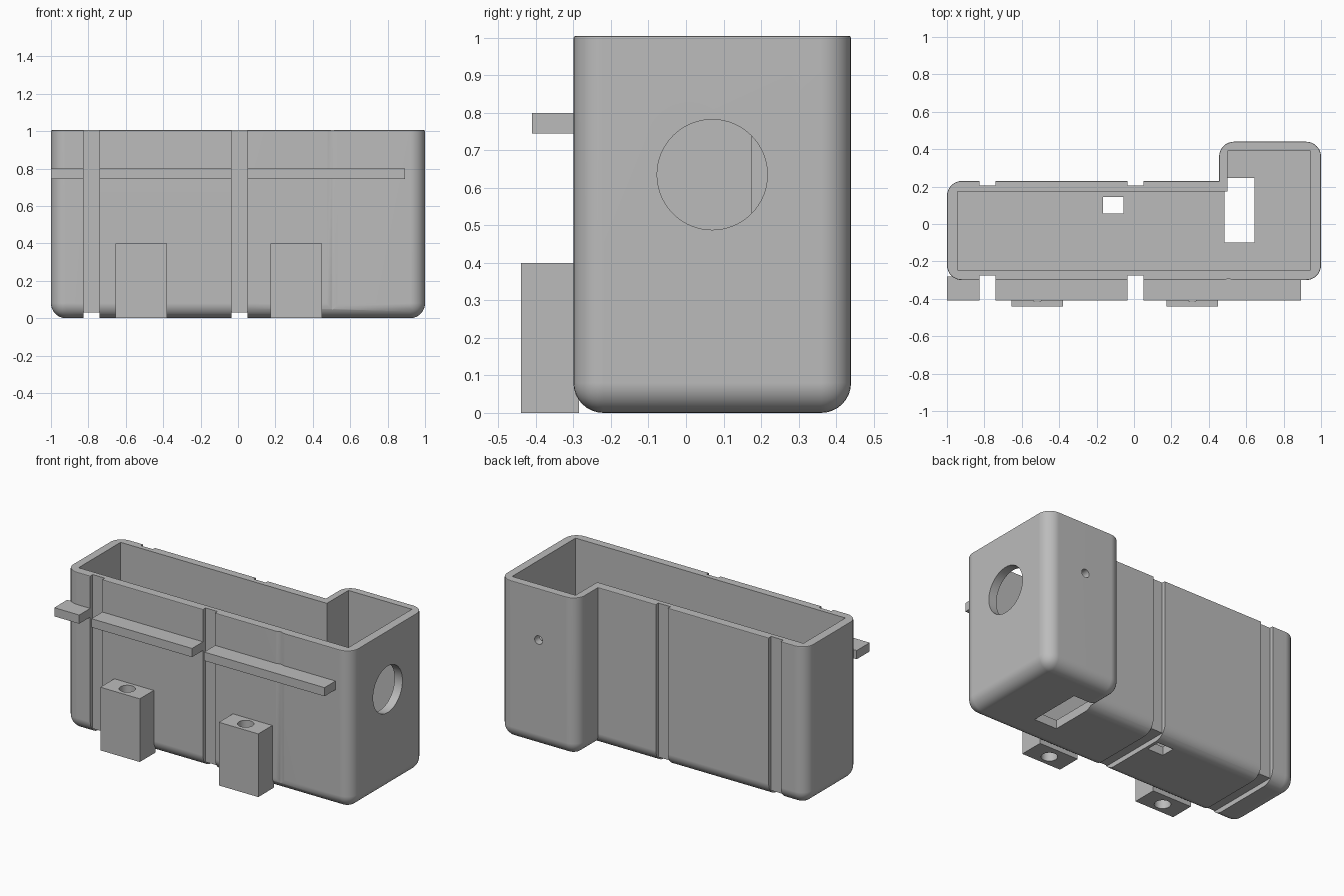
import bpy, bmesh, math
from mathutils import Matrix

if "Cube" in bpy.data.objects:
    bpy.data.objects.remove(bpy.data.objects["Cube"], do_unlink=True)

grey = bpy.data.materials.new("plain grey")
grey.use_nodes = True
COLOUR = (0.5, 0.5, 0.5, 1)
grey.diffuse_color = COLOUR
grey.node_tree.nodes["Principled BSDF"].inputs["Base Color"].default_value = COLOUR

TOP = 1.005


def finish(name, bm):
    bmesh.ops.recalc_face_normals(bm, faces=bm.faces)
    mesh = bpy.data.meshes.new(name)
    bm.to_mesh(mesh)
    bm.free()
    mesh.materials.append(grey)
    obj = bpy.data.objects.new(name, mesh)
    bpy.context.collection.objects.link(obj)
    return obj


def box(name, x, y, z):
    bm = bmesh.new()
    bmesh.ops.create_cube(bm, size=1)
    for v in bm.verts:
        v.co = [r[0] if c < 0 else r[1] for c, r in zip(v.co, (x, y, z))]
    return finish(name, bm)


def rod(name, centre, radius, depth, axis="Z", sides=32):
    turn = {"X": Matrix.Rotation(math.pi / 2, 4, "Y"),
            "Y": Matrix.Rotation(math.pi / 2, 4, "X"), "Z": Matrix()}[axis]
    bm = bmesh.new()
    bmesh.ops.create_cone(bm, cap_ends=True, segments=sides, radius1=radius, radius2=radius,
                          depth=depth, matrix=Matrix.Translation(centre) @ turn)
    return finish(name, bm)


def step_prism(x0, x1, y0, y1, y2, step, z0, z1):
    """Extruded L-shaped plan: the part right of step reaches back to y2."""
    plan = [(x0, y0), (x1, y0), (x1, y2), (step, y2), (step, y1), (x0, y1)]
    bm = bmesh.new()
    base = bm.faces.new([bm.verts.new((x, y, z0)) for x, y in plan])
    up = bmesh.ops.extrude_face_region(bm, geom=[base])["geom"]
    bmesh.ops.translate(bm, vec=(0, 0, z1 - z0),
                        verts=[g for g in up if isinstance(g, bmesh.types.BMVert)])
    bmesh.ops.recalc_face_normals(bm, faces=bm.faces)
    return bm


def cut(target, cutter):
    mod = target.modifiers.new("cut", "BOOLEAN")
    mod.operation, mod.solver, mod.object = "DIFFERENCE", "EXACT", cutter
    bpy.context.view_layer.objects.active = target
    bpy.ops.object.modifier_apply(modifier=mod.name)
    bpy.data.objects.remove(cutter, do_unlink=True)


def smooth(obj):
    bpy.ops.object.select_all(action="DESELECT")
    obj.select_set(True)
    bpy.context.view_layer.objects.active = obj
    bpy.ops.object.shade_smooth_by_angle(angle=math.radians(30))
    mod = obj.modifiers.new("flat face normals", "WEIGHTED_NORMAL")
    mod.keep_sharp = True


# Housing shell: rounded upright corners and bottom, fine rim edge
STEP = 0.455
bm = step_prism(-1, 1, -0.3, 0.23, 0.44, STEP, 0, TOP)
inner_corner = lambda v: abs(v.co.x - STEP) < 0.01 and abs(v.co.y - 0.23) < 0.01
round_edges = []
for e in bm.edges:
    low = [v.co.z < 0.01 for v in e.verts]
    if all(low) or (any(low) and not inner_corner(e.verts[0])):
        round_edges.append(e)
bmesh.ops.bevel(bm, geom=round_edges, offset=0.08, segments=8, profile=0.5, affect="EDGES")
rim = [e for e in bm.edges if all(v.co.z > TOP - 0.001 for v in e.verts)]
bmesh.ops.bevel(bm, geom=rim, offset=0.006, segments=2, profile=0.5, affect="EDGES")
housing = finish("housing", bm)

# Sharp-cornered cavity
cut(housing, finish("cavity", step_prism(-0.945, 0.945, -0.245, 0.175, 0.39, 0.5, 0.055, 1.2)))

# Strap grooves running down the front, under the floor and up the back
GROOVES = [(-0.825, -0.74), (-0.035, 0.05)]
for gx in GROOVES:
    cut(housing, box("groove_front", gx, (-0.5, -0.275), (-0.1, 1.2)))
    cut(housing, box("groove_back", gx, (0.205, 0.5), (-0.1, 1.2)))
    cut(housing, box("groove_floor", gx, (-0.5, 0.5), (-0.1, 0.03)))

# Shallow seam on the front
seam = rod("seam", (0, 0, 0.5), 0.03, 1.4, sides=4)
seam.scale.y = 0.25
seam.location = (0.505, -0.3, 0)
bpy.context.view_layer.update()
cut(housing, seam)

# Port on the end, pin hole in the back, openings in the floor
cut(housing, rod("port", (0.97, 0.07, 0.635), 0.147, 0.2, "X", 64))
cut(housing, rod("pin_hole", (0.725, 0.42, 0.68), 0.027, 0.2, "Y"))
cut(housing, box("small_opening", (-0.165, -0.055), (0.055, 0.145), (-0.1, 0.1)))
cut(housing, box("large_opening", (0.485, 0.645), (-0.1, 0.245), (-0.1, 0.056)))
smooth(housing)

# Front rail, broken at the grooves
for i, rx in enumerate([(-1, -0.825), (-0.74, -0.035), (0.05, 0.893)]):
    box(f"rail_{i + 1}", rx, (-0.41, -0.28), (0.745, 0.8))

# Mounting blocks with vertical bolt holes
for name, x in (("right_mount", -0.518), ("left_mount", 0.312)):
    mount = box(name, (x - 0.138, x + 0.138), (-0.44, -0.285), (0, 0.4))
    cut(mount, rod("bolt_hole", (x, -0.368, 0.2), 0.047, 0.8))
    smooth(mount)
